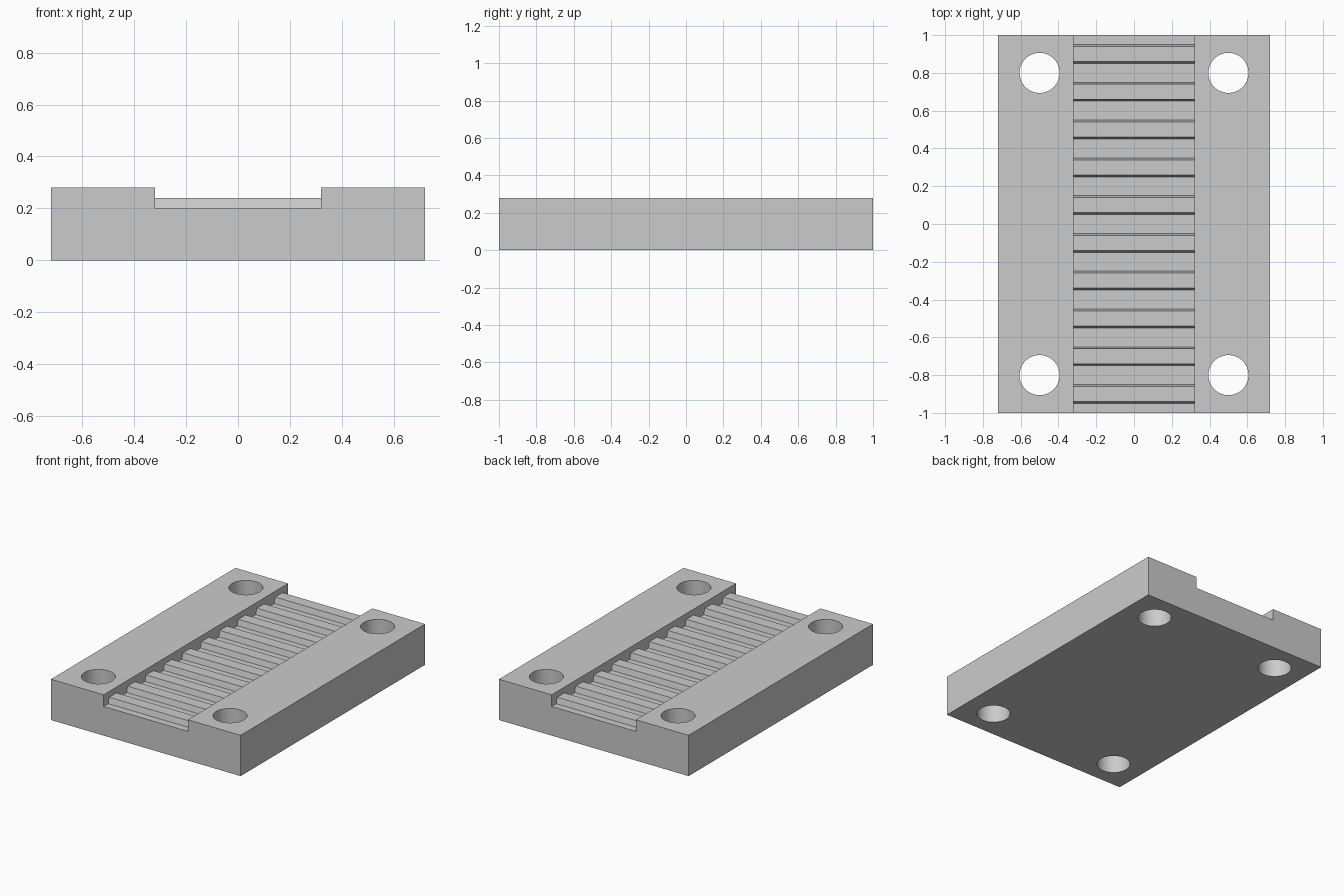
import bpy
import bmesh
from mathutils import Vector

cube = bpy.data.objects.get("Cube")
if cube:
    bpy.data.objects.remove(cube, do_unlink=True)

HALF_X, HALF_Y, HEIGHT = 0.72, 1.0, 0.28
GROOVE_HALF, FLOOR, TOOTH_TOP = 0.32, 0.20, 0.24
PITCH, TEETH = 0.2, 10
HOLE_X, HOLE_Y, HOLE_R = 0.5, 0.8, 0.106

grey = bpy.data.materials.new("plain grey")
grey.use_nodes = True
colour = (0.6, 0.6, 0.6, 1)
grey.diffuse_color = colour
grey.node_tree.nodes["Principled BSDF"].inputs["Base Color"].default_value = colour


def prism(name, outline, half_width):
    """Extrude a (y, z) outline across x."""
    bm = bmesh.new()
    face = bm.faces.new([bm.verts.new((-half_width, y, z)) for y, z in outline])
    extruded = bmesh.ops.extrude_face_region(bm, geom=[face])["geom"]
    moved = [v for v in extruded if isinstance(v, bmesh.types.BMVert)]
    bmesh.ops.translate(bm, verts=moved, vec=Vector((2 * half_width, 0, 0)))
    bmesh.ops.recalc_face_normals(bm, faces=bm.faces)
    mesh = bpy.data.meshes.new(name)
    bm.to_mesh(mesh)
    bm.free()
    mesh.materials.append(grey)
    obj = bpy.data.objects.new(name, mesh)
    bpy.context.collection.objects.link(obj)
    return obj


def cut(target, cutter):
    """Subtract a cutter from the target, then discard it."""
    cutter.hide_render = True
    mod = target.modifiers.new("cut", "BOOLEAN")
    mod.operation, mod.solver, mod.object = "DIFFERENCE", "EXACT", cutter
    bpy.context.view_layer.objects.active = target
    bpy.ops.object.modifier_apply(modifier=mod.name)
    bpy.data.objects.remove(cutter, do_unlink=True)


# Solid plate
plate = prism("clamp_plate", [(-HALF_Y, 0), (HALF_Y, 0), (HALF_Y, HEIGHT), (-HALF_Y, HEIGHT)], HALF_X)

# Groove with a row of teeth left standing on its floor
end = HALF_Y + 0.1
outline = [(-end, HEIGHT + 0.1), (-end, FLOOR)]
for i in range(TEETH):
    mid = (i - (TEETH - 1) / 2) * PITCH
    outline += [(mid - 0.05, FLOOR), (mid - 0.04, TOOTH_TOP),
                (mid + 0.04, TOOTH_TOP), (mid + 0.05, FLOOR)]
outline += [(end, FLOOR), (end, HEIGHT + 0.1)]
cut(plate, prism("groove_cutter", outline, GROOVE_HALF))

# Four bolt holes through the corners
for sx in (-1, 1):
    for sy in (-1, 1):
        bpy.ops.mesh.primitive_cylinder_add(vertices=64, radius=HOLE_R, depth=1,
                                            location=(sx * HOLE_X, sy * HOLE_Y, HEIGHT / 2))
        hole = bpy.context.object
        hole.name = "hole_cutter"
        hole.data.materials.append(grey)
        cut(plate, hole)

# Smooth hole walls, crisp edges
bpy.ops.object.select_all(action="DESELECT")
plate.select_set(True)
bpy.context.view_layer.objects.active = plate
bpy.ops.object.shade_smooth_by_angle(angle=0.5)
